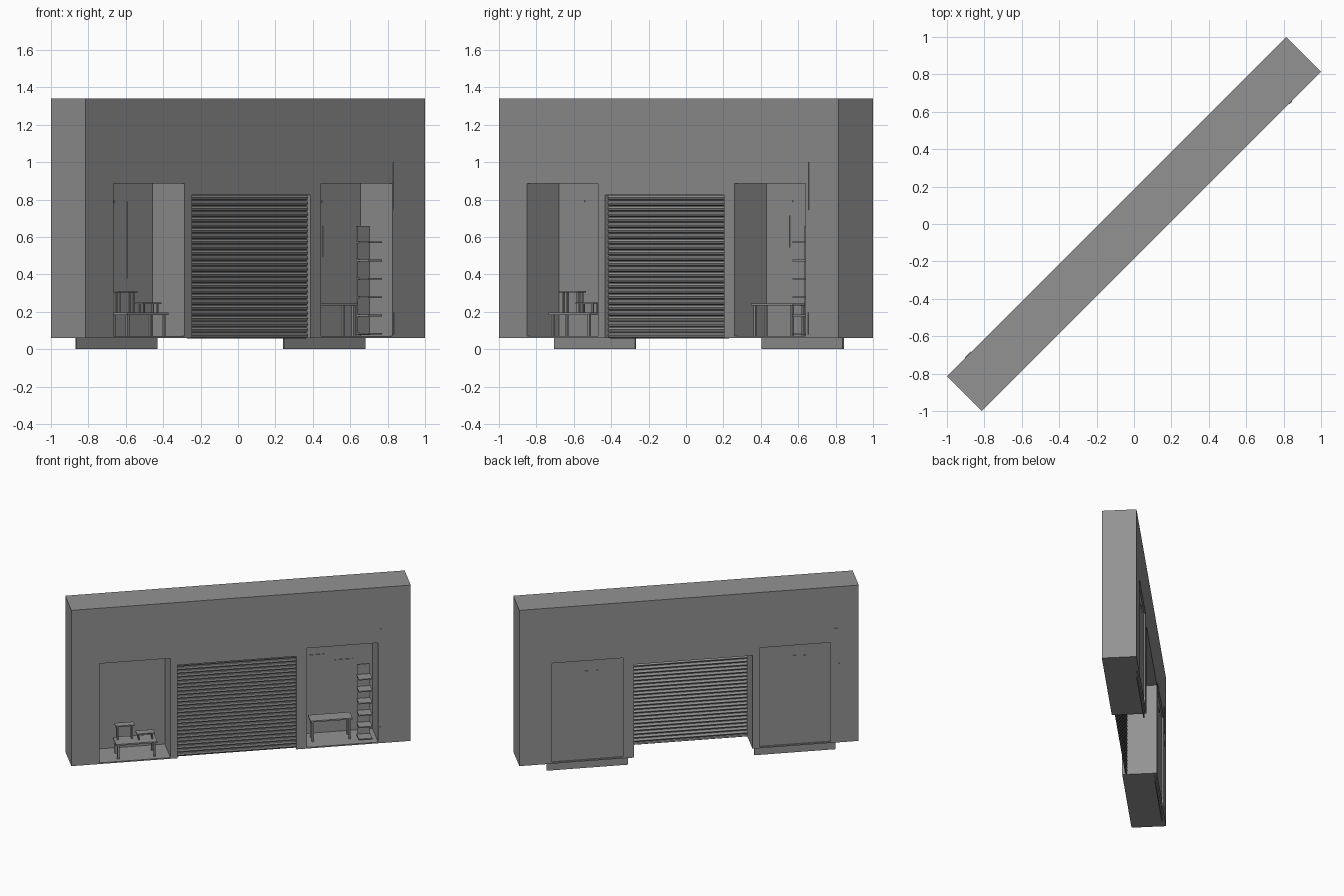
import bpy, bmesh, math
from mathutils import Matrix

if "Cube" in bpy.data.objects:
    bpy.data.objects.remove(bpy.data.objects["Cube"])

# Everything is laid out along the wall: u = along, v = towards the shop front, z = up.
# The whole facade is then turned 45 degrees about z (local y = -v).
TURN = math.radians(45)

grey = bpy.data.materials.new("plain_grey")
grey.diffuse_color = (0.29, 0.29, 0.29, 1)
grey.use_nodes = True
grey.node_tree.nodes["Principled BSDF"].inputs["Base Color"].default_value = grey.diffuse_color


def add(name, bm):
    bmesh.ops.recalc_face_normals(bm, faces=bm.faces)
    me = bpy.data.meshes.new(name)
    bm.to_mesh(me)
    bm.free()
    me.materials.append(grey)
    ob = bpy.data.objects.new(name, me)
    ob.rotation_euler.z = TURN
    bpy.context.collection.objects.link(ob)
    return ob


def add_box(bm, u0, u1, v0, v1, z0, z1):
    m = Matrix.Translation(((u0 + u1) / 2, -(v0 + v1) / 2, (z0 + z1) / 2))
    m = m @ Matrix.Diagonal((u1 - u0, v1 - v0, z1 - z0, 1))
    bmesh.ops.create_cube(bm, size=1, matrix=m)


def box(name, *dims):
    bm = bmesh.new()
    add_box(bm, *dims)
    return add(name, bm)


def table(name, u0, u1, v0, v1, z0, z1, leg=0.014, top=0.011):
    bm = bmesh.new()
    add_box(bm, u0, u1, v0, v1, z1 - top, z1)
    for u in (u0 + 0.012, u1 - 0.012 - leg):
        for v in (v0 + 0.008, v1 - 0.008 - leg):
            add_box(bm, u, u + leg, v, v + leg, z0, z1 - top)
    return add(name, bm)


# Facade wall with two display windows and a doorway cut right through
wall = box("facade_wall", -1.283, 1.283, -0.131, 0.131, 0.06, 1.34)
holes = [(-1.071, -0.534, 0.07, 0.885),
         (0.498, 1.036, 0.07, 0.885),
         (-0.48, 0.418, -0.1, 0.825)]
for u0, u1, z0, z1 in holes:
    cutter = box("cutter", u0, u1, -0.3, 0.3, z0, z1)
    cutter.hide_render = True
    mod = wall.modifiers.new("opening", 'BOOLEAN')
    mod.operation, mod.solver, mod.object = 'DIFFERENCE', 'EXACT', cutter
    bpy.context.view_layer.objects.active = wall
    bpy.ops.object.modifier_apply(modifier=mod.name)
    bpy.data.objects.remove(cutter, do_unlink=True)

# Back panels of the display windows, reaching down to the ground
BACK = -0.111
for side, c in (("left", -0.803), ("right", 0.787 - 0.02)):
    box(side + "_window_back", c - 0.307, c + 0.307, BACK - 0.008, BACK, 0.0, 0.92)
    # small slim fittings near the top of the panel
    box(side + "_top_fitting", c - 0.025, c + 0.037, BACK - 0.012, BACK + 0.004, 0.782, 0.798)
    box(side + "_top_knob", c - 0.082, c - 0.07, BACK - 0.012, BACK + 0.004, 0.786, 0.796)

# Roller shutter: corrugated sheet
SLATS, Z0, Z1 = 26, 0.06, 0.825
pitch = (Z1 - Z0) / SLATS
profile = []
for i in range(SLATS):
    for f, d in ((0, 0.094), (0.18, 0.104), (0.5, 0.108), (0.82, 0.104)):
        profile.append((d, Z0 + (i + f) * pitch))
profile.append((0.094, Z1))
bm = bmesh.new()
rows = [[bm.verts.new((u, -d, z)) for u in (-0.48, 0.418)] for d, z in profile]
for a, b in zip(rows, rows[1:]):
    bm.faces.new((a[0], a[1], b[1], b[0]))
shutter = add("roller_shutter", bm)
sol = shutter.modifiers.new("thickness", 'SOLIDIFY')
sol.thickness, sol.offset = 0.004, 0

# Left window: display table, two small stands, tall wall panel
table("left_display_table", -0.94, -0.627, -0.035, 0.1, 0.07, 0.195)
table("tall_stand", -0.93, -0.786, -0.03, 0.027, 0.195, 0.312, 0.011, 0.009)
table("low_stand", -0.775, -0.64, 0.0, 0.06, 0.195, 0.25, 0.009, 0.008)
box("tall_wall_panel", -0.73, -0.61, BACK, BACK + 0.005, 0.377, 0.79)

# Right window: display table, two pictures, shelf rack
table("right_display_table", 0.54, 0.857, -0.06, 0.05, 0.07, 0.245)
box("upper_picture", 0.545, 0.675, BACK, BACK + 0.005, 0.545, 0.715)
box("lower_picture", 0.75, 0.885, BACK, BACK + 0.005, 0.495, 0.66)
box("rack_back", 0.899, 0.995, -0.005, 0.003, 0.075, 0.66)
for i in range(6):
    z = 0.078 + i * 0.098
    box("rack_shelf", 0.897, 1.0, 0.003, 0.09, z, z + 0.009)

# Slim plain strips on the front and back of the facade
box("front_upper_strip", 1.04, 1.062, 0.131, 0.136, 0.745, 1.0)
box("front_lower_strip", 1.043, 1.058, 0.131, 0.135, 0.08, 0.195)
box("back_upper_strip", -1.145, -1.1, -0.135, -0.131, 0.78, 1.0)
box("back_middle_strip", -1.14, -1.115, -0.134, -0.131, 0.67, 0.71)
box("back_lower_dot", -1.137, -1.123, -0.134, -0.131, 0.125, 0.138)
